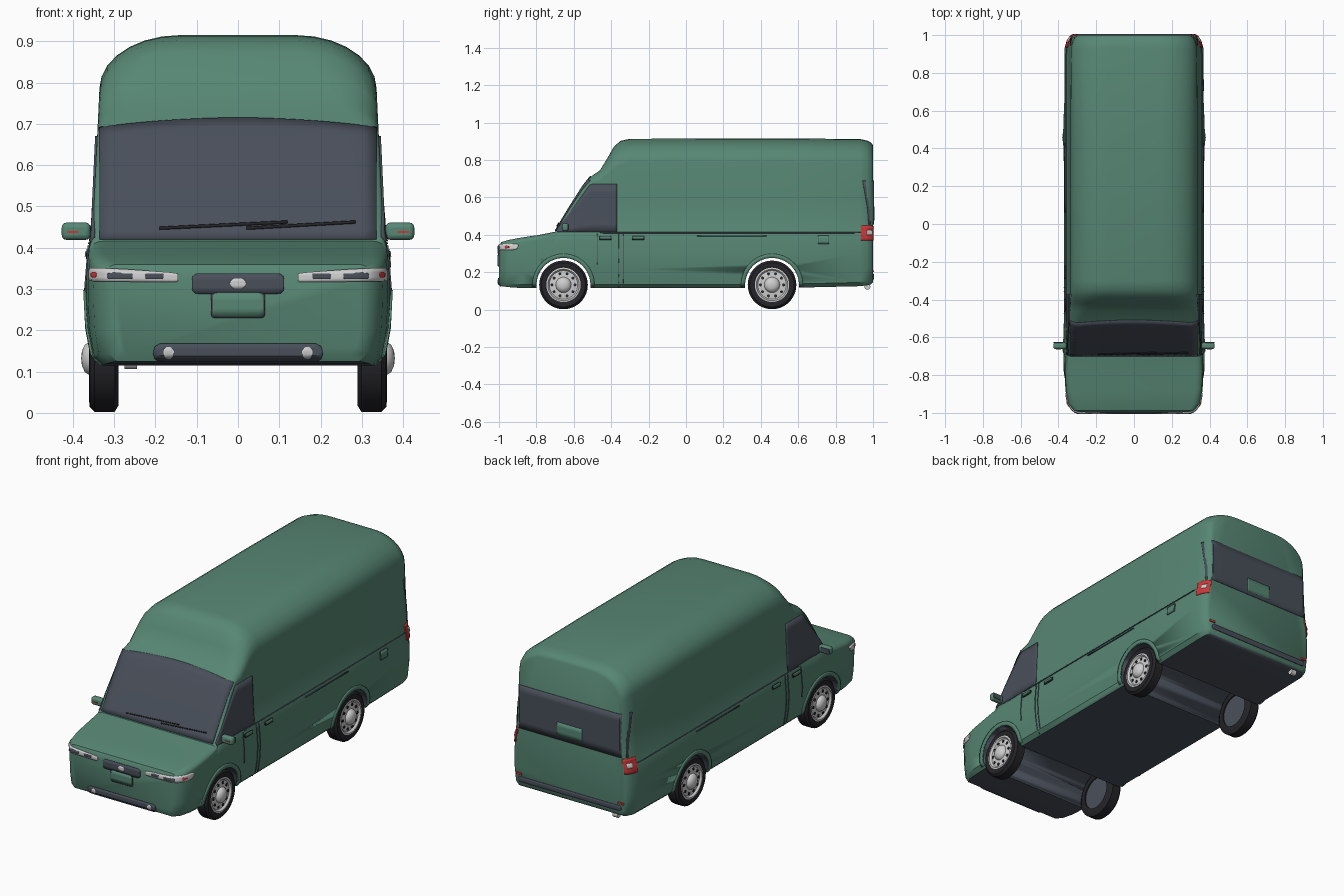
import bpy, bmesh, math
from mathutils import Vector
from mathutils.bvhtree import BVHTree

cube = bpy.data.objects.get("Cube")
if cube:
    bpy.data.objects.remove(cube)


def material(name, *rgb):
    m = bpy.data.materials.new(name)
    m.use_nodes = True
    m.diffuse_color = (*rgb, 1)
    m.node_tree.nodes["Principled BSDF"].inputs["Base Color"].default_value = (*rgb, 1)
    return m


GREEN = material("green paint", .095, .24, .175)
SLATE = material("slate glass and trim", .066, .078, .102)
BLACK = material("black rubber", .018, .018, .022)
SILVER = material("silver", .62, .62, .62)
RED = material("red lens", .6, .04, .04)


def add(name, bm, *mats, angle=35):
    mesh = bpy.data.meshes.new(name)
    bm.to_mesh(mesh)
    bm.free()
    ob = bpy.data.objects.new(name, mesh)
    bpy.context.collection.objects.link(ob)
    for m in mats:
        mesh.materials.append(m)
    bpy.ops.object.select_all(action='DESELECT')
    ob.select_set(True)
    bpy.context.view_layer.objects.active = ob
    bpy.ops.object.shade_smooth_by_angle(angle=math.radians(angle))
    return ob


def apply(ob, kind, **settings):
    mod = ob.modifiers.new(kind.lower(), kind)
    for k, v in settings.items():
        setattr(mod, k, v)
    bpy.context.view_layer.objects.active = ob
    bpy.ops.object.modifier_apply(modifier=mod.name)


# Body shell lofted along the length
FLANK = [(.11, .345), (.14, .355), (.2, .365), (.3, .37), (.405, .361), (.415, .353), (.8, .335), (1, .33)]


def flank(z):
    for (z0, x0), (z1, x1) in zip(FLANK, FLANK[1:]):
        if z <= z1:
            return x0 + (x1 - x0) * (max(z, z0) - z0) / (z1 - z0)
    return FLANK[-1][1]


def section(y, h, w, r, b):
    belt = min(.405, h - r - .008)
    low = b + .02
    half = [(flank(b) - .015, b)]
    zs = [low + (belt - low) * t for t in (0, .3, .6, .85, 1)]
    zs += [belt + (h - r - belt) * t for t in (.05, .5, 1)]
    half += [(flank(z), z) for z in zs]
    x = flank(h - r)
    for i in range(1, 8):
        a = math.pi / 14 * i
        half.append((x - 1.5 * r * (1 - math.cos(a)), h - r + r * math.sin(a)))
    ring = half + [(-px, pz) for px, pz in reversed(half)]
    return [(px * w, y, pz) for px, pz in ring]


# y, height, width factor, roof corner radius, underside
STATIONS = [(-1, .34, .8, .02, .14), (-.988, .36, .88, .025, .125), (-.95, .372, .95, .025, .12),
            (-.88, .385, .985, .025, .115), (-.78, .4, 1, .025, .115), (-.7, .416, 1, .025, .115),
            (-.68, .45, 1, .025, .115), (-.62, .55, 1, .028, .115), (-.55, .66, 1, .03, .115),
            (-.51, .71, 1, .035, .115), (-.46, .745, 1, .06, .115), (-.42, .81, 1, .09, .115),
            (-.385, .872, 1, .12, .115), (-.35, .902, 1, .13, .115), (-.3, .913, 1, .13, .115),
            (.5, .915, 1, .13, .115), (.93, .912, .995, .13, .125), (.97, .903, .965, .13, .13),
            (.99, .892, .93, .13, .135), (1, .878, .89, .13, .145)]
bm = bmesh.new()
rings = [[bm.verts.new(p) for p in section(*s)] for s in STATIONS]
for a, b in zip(rings, rings[1:]):
    for i in range(len(a)):
        j = (i + 1) % len(a)
        bm.faces.new((a[i], a[j], b[j], b[i]))
bm.faces.new(rings[0])
bm.faces.new(rings[-1])
bmesh.ops.recalc_face_normals(bm, faces=bm.faces)
for f in bm.faces:
    f.material_index = int(f.normal.z < -.8)
SKIN = BVHTree.FromBMesh(bm)
body = add("body_shell", bm, GREEN, SLATE)

# Wheel wells cut through the underside
AXLES = {"front": -.655, "rear": .46}
WHEEL_Z = .132


def lathe(name, profile, mat, x, y, z, side=1, steps=36):
    """Turn (outward offset, radius) points about a sideways axle."""
    bm = bmesh.new()
    vs = [bm.verts.new((side * (x + o), y, z + r)) for o, r in profile]
    es = [bm.edges.new(p) for p in zip(vs, vs[1:])]
    bmesh.ops.spin(bm, geom=vs + es, cent=(0, y, z), axis=(1, 0, 0), angle=2 * math.pi, steps=steps)
    bmesh.ops.remove_doubles(bm, verts=bm.verts, dist=.0002)
    bmesh.ops.recalc_face_normals(bm, faces=bm.faces)
    return add(name, bm, mat)


for y in AXLES.values():
    cutter = lathe("well_cutter", [(-.5, 0), (-.5, .145), (.5, .145), (.5, 0)], SLATE, 0, y, WHEEL_Z)
    cutter.hide_render = True
    apply(body, 'BOOLEAN', object=cutter, operation='DIFFERENCE', solver='EXACT', material_mode='TRANSFER')
    bpy.data.objects.remove(cutter)

# Thin plates that follow the body skin
VIEWS = {"front": lambda u, v: ((u, -2, v), (0, 1, 0)), "back": lambda u, v: ((u, 2, v), (0, -1, 0)),
         "left": lambda u, v: ((2, u, v), (-1, 0, 0)), "right": lambda u, v: ((-2, u, v), (1, 0, 0))}


def sheet(name, mat, view, fn, nu=16, nv=3, lift=.001, thick=.008):
    bm = bmesh.new()
    grid = []
    for i in range(nu + 1):
        row = []
        for j in range(nv + 1):
            start, way = map(Vector, VIEWS[view](*fn(i / nu, j / nv)))
            hit = SKIN.ray_cast(start, way)
            if hit[0] is None:
                hit = SKIN.find_nearest(start + way)
            row.append(bm.verts.new(hit[0] + hit[1] * lift))
        grid.append(row)
    for a, b in zip(grid, grid[1:]):
        for j in range(nv):
            bm.faces.new((a[j], b[j], b[j + 1], a[j + 1]))
    ob = add(name, bm, mat)
    apply(ob, 'SOLIDIFY', thickness=thick, offset=0)
    return ob


def patch(name, mat, view, u0, u1, lo, hi, r=0, **kw):
    """Rectangle with optional round corners; lo and hi may be functions of u."""
    def fn(s, t):
        s = .5 - .5 * math.cos(math.pi * s) if r else s
        u = u0 + (u1 - u0) * s
        a = lo(u) if callable(lo) else lo
        b = hi(u) if callable(hi) else hi
        d = max(0, r - min(abs(u - u0), abs(u - u1)))
        cut = r - math.sqrt(max(0, r * r - d * d))
        return u, a + cut + (b - a - 2 * cut) * t
    return sheet(name, mat, view, fn, **kw)


def frame(name, view, u0, u1, v0, v1, r, e=.004):
    patch(name + "_edge", SLATE, view, u0, u1, v0, v1, r)
    patch(name + "_panel", GREEN, view, u0 + e, u1 - e, v0 + e, v1 - e, r, lift=.0025)


# Windscreen and wipers
patch("windscreen", SLATE, "front", -.335, .335, .42, lambda u: .712 - .2 * u * u, nu=20, nv=12)
for name, x0, x1 in (("right_wiper", -.19, .12), ("left_wiper", .02, .285)):
    sheet(name, BLACK, "front", lambda s, t: (x0 + (x1 - x0) * s, .441 + .015 * s + .005 * t), nv=1, lift=.006)

# Front panel
patch("grille", SLATE, "front", -.112, .112, .288, .338, .015)
patch("grille_badge", SILVER, "front", -.019, .019, .301, .326, .0125, lift=.003)
frame("front_plate", "front", -.065, .065, .23, .295, .008)
patch("bumper_intake", SLATE, "front", -.205, .205, .126, .168, .018)

# Rear panel
patch("rear_window", SLATE, "back", -.335, .335, .455, .69, nu=20, nv=6)
patch("rear_plate", GREEN, "back", -.075, .075, .475, .55, lift=.003)
patch("rear_bumper_strip", SLATE, "back", -.31, .31, .162, .19, .008)
lathe("exhaust_pipe", [(-.015, 0), (-.015, .016), (.015, .016), (.015, 0)], SILVER, -.26, .97, .122, steps=16)

# Fuel door on the left flank
frame("fuel_door", "left", .705, .765, .35, .395, .004, .003)

for side, label in ((1, "left"), (-1, "right")):
    # Side window, seams, handles and belt line
    patch(label + "_window", SLATE, label, -.69, -.37, .415, lambda u: min(.67, .425 + 1.38 * (u + .69)), nu=24, nv=6)
    patch(label + "_belt_line", SLATE, label, -.46, .96, .408, .412, nu=24, nv=1, thick=.006)
    patch(label + "_slide_rail", SLATE, label, .06, .43, .392, .396, nu=4, nv=1)
    for n, (y, lo) in enumerate(((-.475, .24), (-.36, .12), (-.338, .14))):
        patch(f"{label}_door_seam_{n}", SLATE, label, y, y + .003, lo, .405, nu=1, nv=10, thick=.004)
    for n, y in enumerate((-.465, -.29)):
        patch(f"{label}_handle_edge_{n}", BLACK, label, y, y + .068, .372, .392, .006)
        patch(f"{label}_handle_{n}", GREEN, label, y + .004, y + .064, .378, .39, .004, lift=.004)

    # Head lamps and fog lamps
    patch(label + "_head_lamp", SILVER, "front", side * .145, side * .358,
          lambda u: .315 + .01 * abs(u), lambda u: .33 + .06 * abs(u), .006, nu=24)
    for n, (a, b) in enumerate(((.18, .225), (.255, .315))):
        patch(f"{label}_lamp_insert_{n}", SLATE, "front", side * a, side * b, .324, .338, .005, lift=.003)
    patch(label + "_indicator", RED, "front", side * .338, side * .35, .327, .341, .006, lift=.003)
    patch(label + "_fog_lamp", SILVER, "front", side * .168 - .013, side * .168 + .013, .134, .16, .013, lift=.003)

    # Tail lamps and reflectors
    patch(label + "_tail_lamp", RED, label, .935, .9985, .368, .448, .005, nv=6)
    patch(label + "_reverse_lamp", SILVER, label, .965, .99, .398, .422, .004, lift=.003)
    patch(label + "_reflector", RED, "back", side * .29, side * .325, .2, .21)

    # Door mirrors
    bm = bmesh.new()
    bmesh.ops.create_cube(bm, size=1)
    bmesh.ops.scale(bm, vec=(.07, .034, .042), verts=bm.verts)
    bmesh.ops.translate(bm, vec=(side * .392, -.645, .44), verts=bm.verts)
    mirror = add(label + "_mirror", bm, GREEN)
    apply(mirror, 'BEVEL', width=.012, segments=3)
    for name, mat, y, size, z in (("mirror_glass", SLATE, -.628, (.05, .004, .028), .44),
                                  ("mirror_repeater", RED, -.662, (.028, .004, .005), .438)):
        bm = bmesh.new()
        bmesh.ops.create_cube(bm, size=1)
        bmesh.ops.scale(bm, vec=size, verts=bm.verts)
        bmesh.ops.translate(bm, vec=(side * .4, y, z), verts=bm.verts)
        add(f"{label}_{name}", bm, mat)

    for end, y in AXLES.items():
        # Arch lips
        def arch(s, t):
            a = math.pi * (1.03 * s - .015)
            r = .144 + .022 * t
            return y + r * math.cos(a), max(.118, WHEEL_Z + r * math.sin(a))
        sheet(f"{label}_{end}_arch", GREEN, label, arch, nu=28, nv=2)

        # Wheels
        tag = f"{label}_{end}"
        lathe(tag + "_tyre", [(-.035, .088), (-.035, .115), (-.026, .13), (.022, .13), (.034, .118), (.036, .1),
                              (.03, .088), (-.035, .088)], BLACK, .325, y, WHEEL_Z, side)
        lathe(tag + "_rim", [(-.02, 0), (-.02, .09), (.034, .092), (.036, .084), (.026, .076), (.03, .05), (.03, 0)],
              SILVER, .325, y, WHEEL_Z, side)
        lathe(tag + "_inner_disc", [(-.028, 0), (-.028, .09), (-.02, .09)], SLATE, .325, y, WHEEL_Z, side)
        lathe(tag + "_hub", [(.02, .043), (.034, .041), (.046, .033), (.053, .018), (.055, 0)],
              SILVER, .325, y, WHEEL_Z, side)
        for k in range(10):
            a = math.tau * k / 10
            lathe(f"{tag}_vent_{k}", [(.02, .008), (.031, .008), (.031, 0)], BLACK, .325,
                  y + .062 * math.cos(a), WHEEL_Z + .062 * math.sin(a), side, 10)
